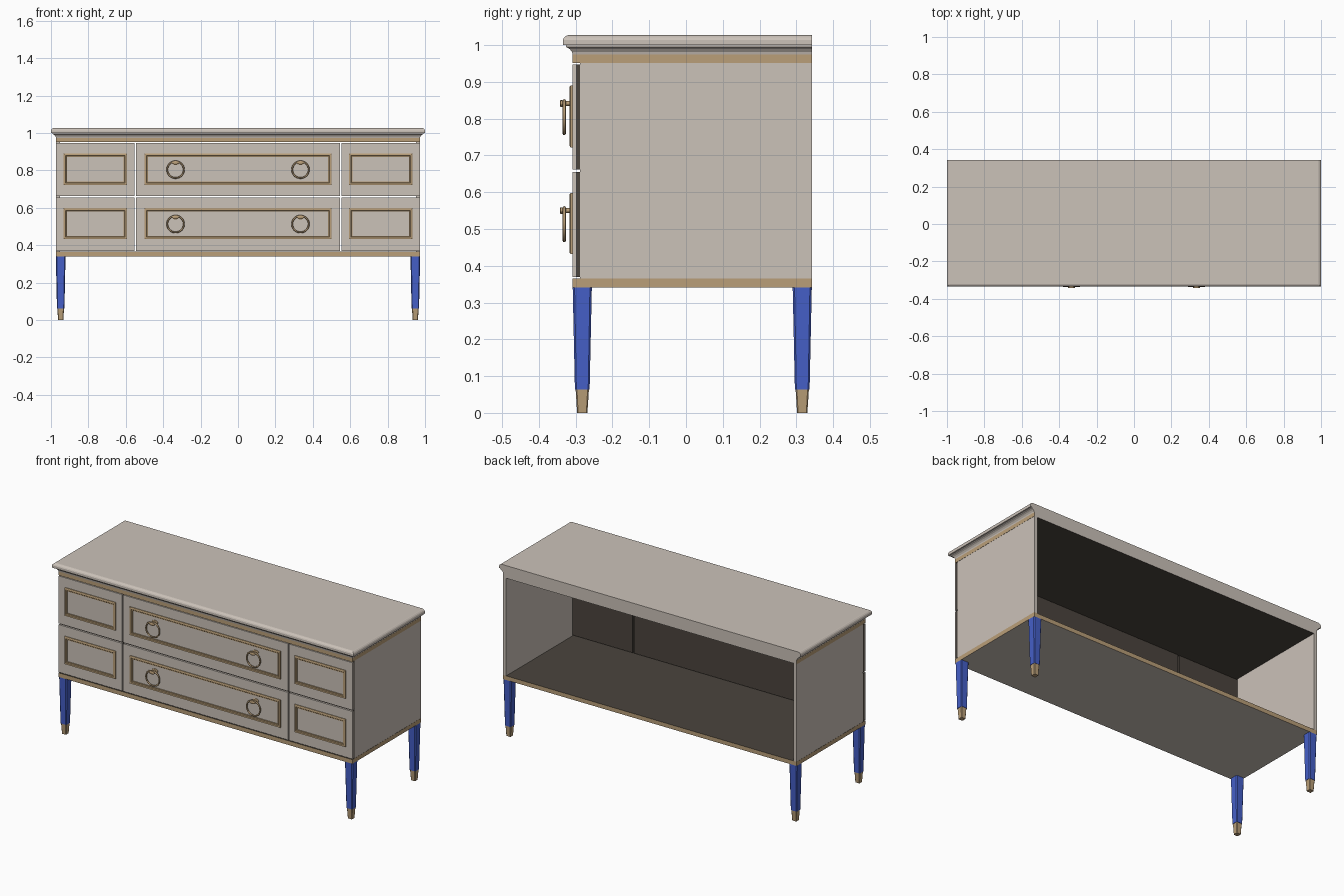
import bpy, bmesh, math
from mathutils import Vector

if "Cube" in bpy.data.objects:
    bpy.data.objects.remove(bpy.data.objects["Cube"])


def material(name, rgb):
    m = bpy.data.materials.new(name)
    m.diffuse_color = (*rgb, 1)
    m.use_nodes = True
    m.node_tree.nodes["Principled BSDF"].inputs["Base Color"].default_value = m.diffuse_color
    return m


BEIGE = material("warm_beige_paint", (0.60, 0.54, 0.485))
TAN = material("antique_gold", (0.49, 0.345, 0.19))
BLUE = material("blue_paint", (0.06, 0.115, 0.58))
DARK = material("dark_brown_lining", (0.07, 0.058, 0.047))


def finish(name, bm, mats, rule=None):
    """Turn a bmesh into an object; rule(face) gives the material index."""
    bmesh.ops.recalc_face_normals(bm, faces=bm.faces)
    if rule:
        for f in bm.faces:
            f.material_index = rule(f)
    me = bpy.data.meshes.new(name)
    bm.to_mesh(me)
    bm.free()
    for m in mats:
        me.materials.append(m)
    ob = bpy.data.objects.new(name, me)
    bpy.context.collection.objects.link(ob)
    return ob


def loft(bm, rings, cap=True, closed=False):
    """Skin a list of equal-length point rings."""
    loops = [[bm.verts.new(p) for p in r] for r in rings]
    n = len(loops[0])
    pairs = list(zip(loops, loops[1:]))
    if closed:
        pairs.append((loops[-1], loops[0]))
    for a, b in pairs:
        for i in range(n):
            j = (i + 1) % n
            bm.faces.new((a[i], a[j], b[j], b[i]))
    if cap and not closed:
        bm.faces.new(loops[0])
        bm.faces.new(loops[-1])


def rect(x0, x1, y0, y1, z):
    return [(x0, y0, z), (x1, y0, z), (x1, y1, z), (x0, y1, z)]


def box(name, x0, x1, y0, y1, z0, z1, mats, rule=None):
    bm = bmesh.new()
    loft(bm, [rect(x0, x1, y0, y1, z0), rect(x0, x1, y0, y1, z1)])
    return finish(name, bm, mats, rule)


BACK, FRONT = 0.342, -0.308

# Moulded top: profile runs round the front and both ends, flush at the back
profile = [(0, 0.973), (0.002, 0.981), (0.008, 0.989), (0.018, 0.995), (0.018, 1.0),
           (0.027, 1.0), (0.027, 1.014), (0.024, 1.020), (0.018, 1.025), (0.012, 1.027)]
bm = bmesh.new()
loft(bm, [rect(-0.973 - o, 0.973 + o, FRONT - o, BACK, z) for o, z in profile])
finish("moulded_top", bm, [BEIGE])

# Gold bands above and below the drawers, dark towards the inside
box("upper_band", -0.974, 0.974, FRONT, BACK, 0.951, 0.974, [TAN, DARK, BEIGE],
    lambda f: 1 if f.normal.z < -0.5 else 2 if f.normal.y > 0.5 else 0)
box("base_band", -0.974, 0.974, FRONT, BACK, 0.341, 0.366, [TAN, DARK, BEIGE],
    lambda f: 1 if f.normal.z > 0.5 else 2 if f.normal.z < -0.5 else 0)

# Side panels (the back is open)
for s, side in ((-1, "left"), (1, "right")):
    xs = sorted((s * 0.973, s * 0.953))
    box(side + "_side_panel", *xs, -0.288, BACK, 0.366, 0.951, [BEIGE])


# Raised gold frame on a drawer front
def panel_frame(name, x0, x1, z0, z1):
    section = [(0, FRONT + 0.001), (0, -0.314), (0.004, -0.3165), (0.011, -0.3165),
               (0.014, -0.313), (0.018, -0.313), (0.018, FRONT + 0.001)]
    bm = bmesh.new()
    loft(bm, [[(x0 + i, y, z0 + i), (x1 - i, y, z0 + i), (x1 - i, y, z1 - i), (x0 + i, y, z1 - i)]
              for i, y in section], closed=True)
    finish(name, bm, [TAN])


# Ring pull: torus hanging from a short post with a wider knob
def ring_pull(name, x, z):
    bm = bmesh.new()
    R, r, n, m = 0.0445, 0.0045, 32, 8
    rings = []
    for i in range(n):
        a = 2 * math.pi * i / n
        rings.append([(x + (R + r * math.cos(b)) * math.cos(a), -0.331 + r * math.sin(b),
                       z + (R + r * math.cos(b)) * math.sin(a))
                      for b in (2 * math.pi * k / m for k in range(m))])
    loft(bm, rings, closed=True)
    posts = [(0.020, 0.012, FRONT), (0.020, 0.012, -0.312), (0.012, 0.007, -0.315),
             (0.012, 0.007, -0.334), (0.019, 0.009, -0.336), (0.019, 0.009, -0.341),
             (0.015, 0.006, -0.343)]
    loft(bm, [[(x + rx * math.cos(a), y, z + 0.037 + rz * math.sin(a))
               for a in (2 * math.pi * k / 16 for k in range(16))] for rx, rz, y in posts])
    ob = finish(name, bm, [TAN])
    bpy.ops.object.select_all(action='DESELECT')
    ob.select_set(True)
    bpy.context.view_layer.objects.active = ob
    bpy.ops.object.shade_smooth_by_angle(angle=math.radians(50))


# Drawers: painted front, dark backing, frame and pulls
columns = {"left": (-0.974, -0.554, -0.932, -0.593),
           "centre": (-0.546, 0.546, -0.5, 0.5),
           "right": (0.554, 0.974, 0.593, 0.932)}
rows = {"lower": (0.370, 0.655, 0.432, 0.598), "upper": (0.662, 0.947, 0.722, 0.890)}
for row, (z0, z1, fz0, fz1) in rows.items():
    for col, (x0, x1, fx0, fx1) in columns.items():
        tag = f"{row}_{col}_drawer"
        box(tag + "_front", x0, x1, FRONT, -0.299, z0, z1, [BEIGE])
        box(tag + "_backing", x0 + 0.001, x1 - 0.001, -0.299, -0.288, z0, z1, [DARK])
        panel_frame(tag + "_frame", fx0, fx1, fz0, fz1)
    for s, side in ((-1, "left"), (1, "right")):
        ring_pull(f"{row}_{side}_ring_pull", s * 0.334, (fz0 + fz1) / 2 - 0.002)


# Tapered legs with chamfered corners and gold feet
def chamfered(cx, cy, h, z, c=0.2):
    k = h * (1 - c)
    return [(cx + a, cy + b, z) for a, b in ((-k, -h), (k, -h), (h, -k), (h, k),
                                             (k, h), (-k, h), (-h, k), (-h, -k))]


for cx, side in ((-0.948, "left"), (0.948, "right")):
    for cy, end in ((-0.282, "front"), (0.316, "back")):
        bm = bmesh.new()
        loft(bm, [chamfered(cx, cy, 0.026, 0.341), chamfered(cx, cy, 0.020, 0.063)])
        finish(f"{end}_{side}_leg", bm, [BLUE])
        bm = bmesh.new()
        loft(bm, [chamfered(cx, cy, 0.018, 0.063), chamfered(cx, cy, 0.014, 0.0)])
        finish(f"{end}_{side}_foot", bm, [TAN])
